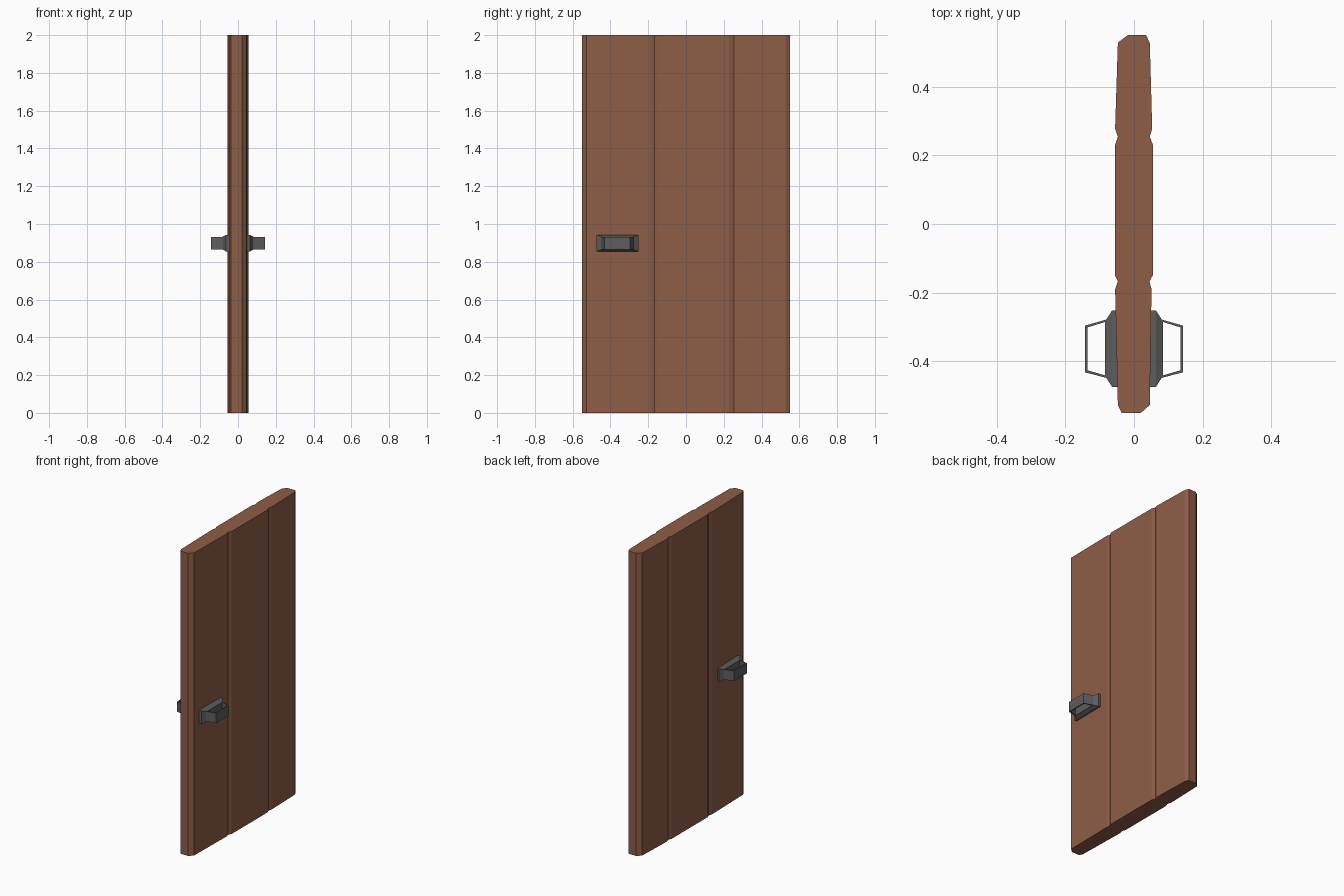
import bpy, bmesh

if "Cube" in bpy.data.objects:
    bpy.data.objects.remove(bpy.data.objects["Cube"])


def material(name, rgb):
    m = bpy.data.materials.new(name)
    m.diffuse_color = (*rgb, 1)
    m.use_nodes = True
    m.node_tree.nodes["Principled BSDF"].inputs["Base Color"].default_value = m.diffuse_color
    return m


WOOD = material("brown wood", (0.27, 0.11, 0.063))
IRON = material("dark iron", (0.11, 0.11, 0.11))


def finish(bm, name, mat):
    bmesh.ops.recalc_face_normals(bm, faces=bm.faces)
    mesh = bpy.data.meshes.new(name)
    bm.to_mesh(mesh)
    bm.free()
    mesh.materials.append(mat)
    obj = bpy.data.objects.new(name, mesh)
    bpy.context.collection.objects.link(obj)
    return obj


def prism(name, outline, z0, z1, mat):
    """Extrude an (x, y) outline from z0 up to z1."""
    bm = bmesh.new()
    face = bm.faces.new([bm.verts.new((x, y, z0)) for x, y in outline])
    top = bmesh.ops.extrude_face_region(bm, geom=[face])["geom"]
    bmesh.ops.translate(bm, vec=(0, 0, z1 - z0),
                        verts=[v for v in top if isinstance(v, bmesh.types.BMVert)])
    return finish(bm, name, mat)


def lofted_plate(name, rings, mat):
    """Skin rectangles in the yz plane; each ring is (x, y0, y1, z0, z1)."""
    bm = bmesh.new()
    loops = [[bm.verts.new((x, y, z)) for y, z in ((a, c), (b, c), (b, d), (a, d))]
             for x, a, b, c, d in rings]
    for lo, hi in zip(loops, loops[1:]):
        for i in range(4):
            j = (i + 1) % 4
            bm.faces.new((lo[i], lo[j], hi[j], hi[i]))
    bm.faces.new(loops[0])
    bm.faces.new(loops[-1])
    return finish(bm, name, mat)


# door slab: three planks with V grooves and chipped, bevelled edges
right = [(0.020, -0.55), (0.046, -0.527), (0.051, -0.19), (0.045, -0.167),
         (0.056, -0.147), (0.056, 0.228), (0.046, 0.254), (0.053, 0.278),
         (0.046, 0.527), (0.035, 0.55)]
left = [(-0.018, 0.55), (-0.047, 0.528), (-0.055, 0.278), (-0.047, 0.254),
        (-0.056, 0.228), (-0.056, -0.149), (-0.047, -0.167), (-0.055, -0.19),
        (-0.047, -0.527), (-0.036, -0.55)]
prism("door_slab", right + left, 0, 2, WOOD)

# a stepped back plate and an open pull handle on each face
for side, s in (("right", 1), ("left", -1)):
    lofted_plate(side + "_handle_plate",
                 [(s * 0.045, -0.474, -0.252, 0.855, 0.942),
                  (s * 0.064, -0.474, -0.252, 0.855, 0.942),
                  (s * 0.080, -0.449, -0.277, 0.864, 0.933),
                  (s * 0.084, -0.447, -0.279, 0.865, 0.932)], IRON)
    grip = [(0.080, -0.448), (0.143, -0.432), (0.143, -0.296), (0.080, -0.278),
            (0.080, -0.284), (0.135, -0.301), (0.135, -0.426), (0.080, -0.442)]
    prism(side + "_handle_grip", [(s * x, y) for x, y in grip], 0.865, 0.932, IRON)
